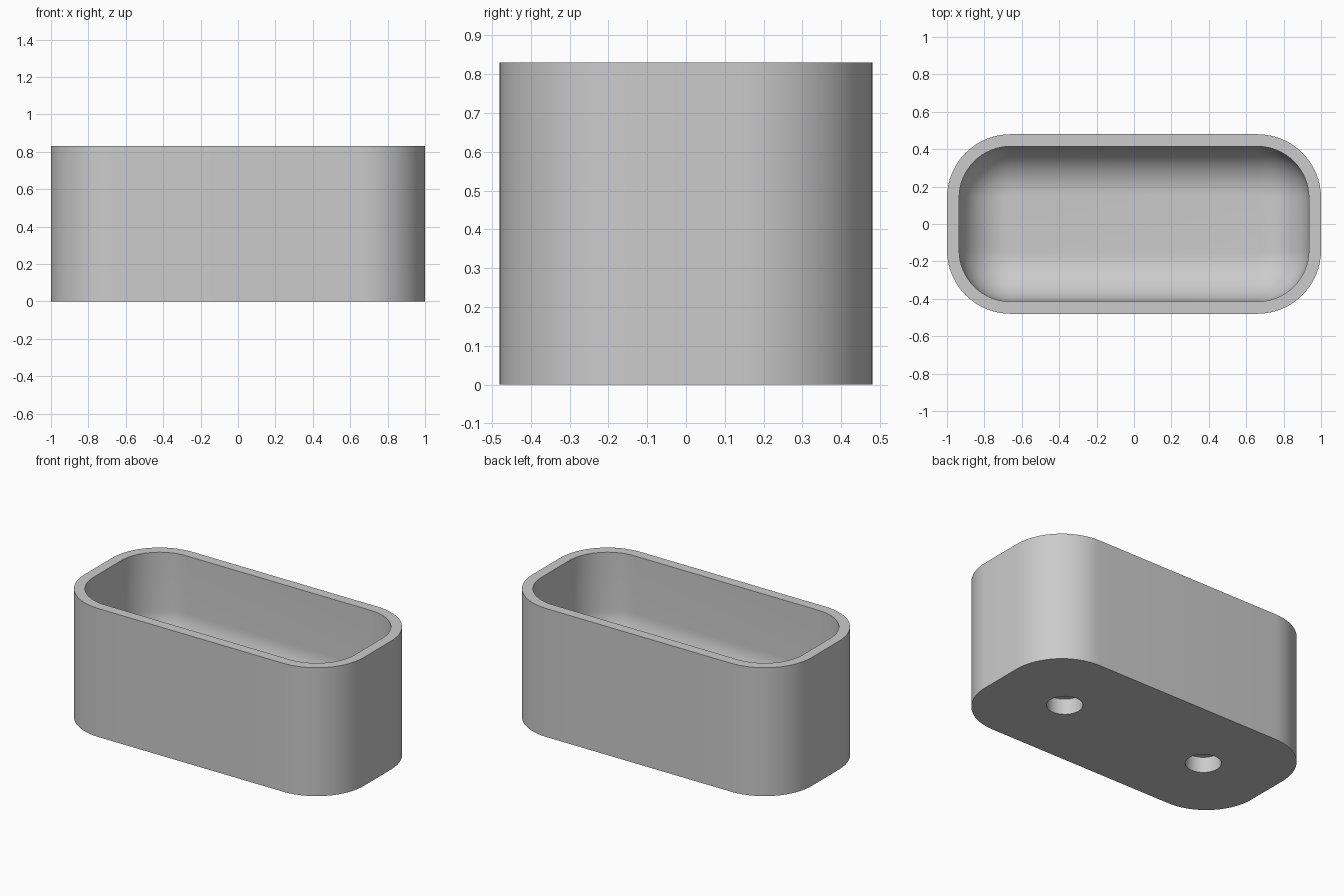
import bpy, bmesh, math

HX, HY, HEIGHT = 1.0, 0.48, 0.83
CORNER, WALL = 0.34, 0.065
FLOOR, FILLET = 0.2, 0.26
HOLE_X, HOLE_R, HOLE_DEPTH = 0.52, 0.104, 0.1
SEGS = 16

if "Cube" in bpy.data.objects:
    bpy.data.objects.remove(bpy.data.objects["Cube"])

grey = bpy.data.materials.new("plain grey")
grey.use_nodes = True
colour = (0.6, 0.6, 0.6, 1)
grey.diffuse_color = colour
grey.node_tree.nodes["Principled BSDF"].inputs["Base Color"].default_value = colour


def ring(bm, inset, z):
    """Rounded rectangle loop, inset from the outer outline."""
    r = CORNER - inset
    verts = []
    for quarter, (sx, sy) in enumerate([(1, 1), (-1, 1), (-1, -1), (1, -1)]):
        for i in range(SEGS + 1):
            a = (quarter + i / SEGS) * math.pi / 2
            verts.append(bm.verts.new((sx * (HX - CORNER) + r * math.cos(a),
                                       sy * (HY - CORNER) + r * math.sin(a), z)))
    return verts


# Tub: outer wall, flat rim, inner wall and rounded floor edge
bm = bmesh.new()
levels = [(0, 0), (0, HEIGHT), (WALL, HEIGHT)]
for i in range(SEGS + 1):
    a = i / SEGS * math.pi / 2
    levels.append((WALL + FILLET * (1 - math.cos(a)), FLOOR + FILLET * (1 - math.sin(a))))
rings = [ring(bm, inset, z) for inset, z in levels]
for low, high in zip(rings, rings[1:]):
    for i in range(len(low)):
        j = (i + 1) % len(low)
        bm.faces.new((low[i], low[j], high[j], high[i]))
bm.faces.new(rings[0][::-1])
bm.faces.new(rings[-1])
bmesh.ops.recalc_face_normals(bm, faces=bm.faces)
mesh = bpy.data.meshes.new("tub")
bm.to_mesh(mesh)
bm.free()
mesh.materials.append(grey)
tub = bpy.data.objects.new("tub", mesh)
bpy.context.collection.objects.link(tub)

# Two round blind holes in the underside
for side in (-1, 1):
    bpy.ops.mesh.primitive_cylinder_add(vertices=48, radius=HOLE_R, depth=2 * HOLE_DEPTH,
                                        location=(side * HOLE_X, 0, 0))
    cutter = bpy.context.object
    cutter.name = "hole_cutter"
    cutter.hide_render = True
    cutter.data.materials.append(grey)
    bpy.context.view_layer.objects.active = tub
    mod = tub.modifiers.new("hole", "BOOLEAN")
    mod.operation, mod.solver, mod.object = "DIFFERENCE", "EXACT", cutter
    bpy.ops.object.modifier_apply(modifier=mod.name)
    bpy.data.objects.remove(cutter)

bpy.ops.object.select_all(action="DESELECT")
tub.select_set(True)
bpy.context.view_layer.objects.active = tub
bpy.ops.object.shade_smooth_by_angle(angle=math.radians(30))
